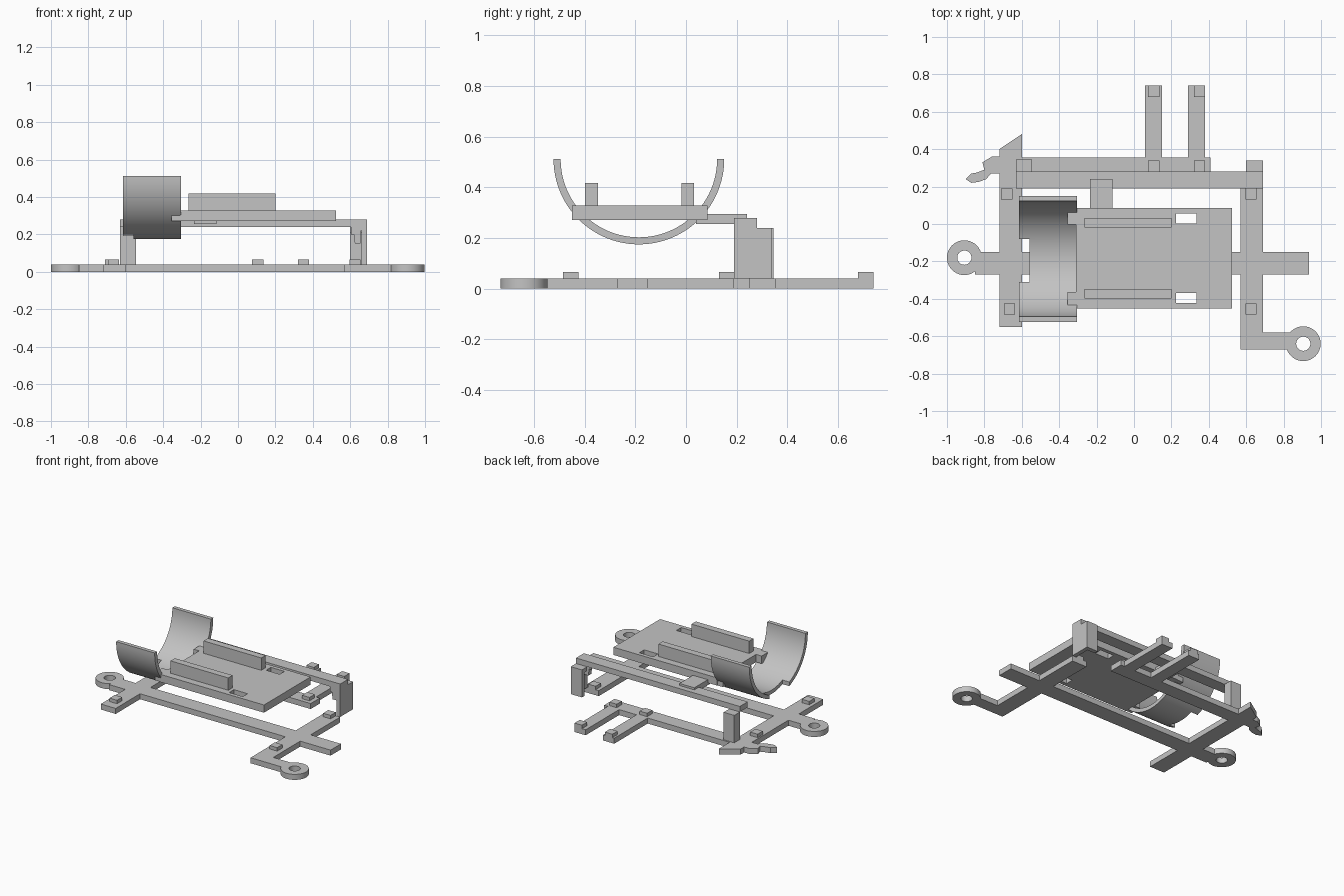
import bpy, bmesh, math

old = bpy.data.objects.get("Cube")
if old:
    bpy.data.objects.remove(old, do_unlink=True)

grey = bpy.data.materials.new("plain grey")
grey.use_nodes = True
COLOUR = (0.55, 0.55, 0.55, 1)
grey.diffuse_color = COLOUR
grey.node_tree.nodes["Principled BSDF"].inputs["Base Color"].default_value = COLOUR


def prism(name, pts, lo, hi, axis="z"):
    """Extrude a closed outline from lo to hi along an axis."""
    place = {"z": lambda a, b, t: (a, b, t),
             "x": lambda a, b, t: (t, a, b),
             "y": lambda a, b, t: (a, t, b)}[axis]
    bm = bmesh.new()
    face = bm.faces.new([bm.verts.new(place(a, b, lo)) for a, b in pts])
    ext = bmesh.ops.extrude_face_region(bm, geom=[face])
    moved = [v for v in ext["geom"] if isinstance(v, bmesh.types.BMVert)]
    bmesh.ops.translate(bm, verts=moved, vec=place(0, 0, hi - lo))
    bmesh.ops.recalc_face_normals(bm, faces=bm.faces)
    mesh = bpy.data.meshes.new(name)
    bm.to_mesh(mesh)
    bm.free()
    mesh.materials.append(grey)
    obj = bpy.data.objects.new(name, mesh)
    bpy.context.scene.collection.objects.link(obj)
    return obj


def box(name, x0, x1, y0, y1, z0, z1):
    return prism(name, [(x0, y0), (x1, y0), (x1, y1), (x0, y1)], z0, z1)


def arc(cx, cy, r, start, end, n):
    step = (end - start) / n
    return [(cx + r * math.cos(start + step * i), cy + r * math.sin(start + step * i))
            for i in range(n + 1)]


def cut(obj, cutter):
    """Subtract the cutter, keep the result and drop the cutter."""
    mod = obj.modifiers.new("cut", "BOOLEAN")
    mod.operation, mod.solver, mod.object = "DIFFERENCE", "EXACT", cutter
    bpy.context.view_layer.update()
    graph = bpy.context.evaluated_depsgraph_get()
    mesh = bpy.data.meshes.new_from_object(obj.evaluated_get(graph))
    obj.modifiers.clear()
    obj.data = mesh
    bpy.data.objects.remove(cutter, do_unlink=True)


def smooth(obj):
    bpy.ops.object.select_all(action="DESELECT")
    obj.select_set(True)
    bpy.context.view_layer.objects.active = obj
    bpy.ops.object.shade_smooth_by_angle(angle=math.radians(30))


def ring(name, cx, cy):
    disc = prism(name, arc(cx, cy, 0.093, 0, math.tau, 40)[:-1], 0, BASE)
    cut(disc, prism("hole_cutter", arc(cx, cy, 0.038, 0, math.tau, 32)[:-1], -0.1, 0.1))
    smooth(disc)


BASE = 0.04

# Flat base frame
prism("left_bar", [(-0.72, -0.55), (-0.6, -0.55), (-0.6, 0.48), (-0.72, 0.4)], 0, BASE)
box("right_bar", 0.57, 0.69, -0.67, 0.19, 0, BASE)
box("long_bar", -0.6, 0.57, -0.27, -0.15, 0, BASE)
box("right_stub", 0.69, 0.935, -0.27, -0.15, 0, BASE)
box("left_arm", -0.85, -0.72, -0.27, -0.15, 0, BASE)
box("right_arm", 0.69, 0.85, -0.67, -0.58, 0, BASE)
box("back_bar", -0.6, 0.41, 0.25, 0.355, 0, BASE)
ring("left_ring", -0.907, -0.18)
ring("right_ring", 0.905, -0.64)
prism("back_hook", [(-0.72, 0.36), (-0.76, 0.36), (-0.81, 0.33), (-0.8, 0.29),
                    (-0.84, 0.275), (-0.87, 0.27), (-0.9, 0.24), (-0.87, 0.22),
                    (-0.83, 0.225), (-0.79, 0.24), (-0.765, 0.27), (-0.72, 0.27)], 0, BASE)

# Fingers and locating pegs
for x in (0.105, 0.335):
    box("finger", x - 0.045, x + 0.045, 0.355, 0.74, 0, BASE)
for x, y in ((-0.68, 0.16), (-0.665, -0.455), (0.625, 0.16), (0.625, -0.455),
             (0.105, 0.31), (0.35, 0.31), (0.105, 0.71), (0.35, 0.71)):
    box("peg", x - 0.03, x + 0.03, y - 0.03, y + 0.03, BASE, 0.065)

# Raised rail with its posts
box("rail", -0.63, 0.69, 0.19, 0.28, 0.24, 0.28)
box("left_post", -0.63, -0.545, 0.28, 0.345, BASE, 0.24)
box("right_post_side", 0.66, 0.69, 0.19, 0.34, BASE, 0.24)
box("right_post_back", 0.6, 0.66, 0.31, 0.34, BASE, 0.24)
box("right_post_cap", 0.6, 0.66, 0.28, 0.31, 0.21, 0.24)
prism("post_hook", [(0.605, 0.24), (0.66, 0.24), (0.655, 0.15), (0.625, 0.15),
                    (0.62, 0.2), (0.605, 0.2)], 0.195, 0.23, "y")

# Tray, with two slots and ribs mirrored about its middle line
MID = -0.183
tray = box("tray", -0.31, 0.525, MID - 0.268, MID + 0.268, 0.272, 0.328)
for side in (-1, 1):
    def span(a, b):
        return sorted((MID + side * a, MID + side * b))
    cut(tray, box("slot_cutter", 0.225, 0.335, *span(0.185, 0.24), 0.2, 0.4))
    box("rib", -0.265, 0.2, *span(0.165, 0.215), 0.328, 0.418)
    box("tray_lug", -0.355, -0.31, *span(0.18, 0.265), 0.272, 0.328)
box("tray_tab", -0.235, -0.115, 0.04, 0.24, 0.255, 0.295)

# Half-round cradle, notched at its outer edge
outer = arc(MID - 0.003, 0.512, 0.337, math.pi, math.tau, 48)
inner = arc(MID - 0.003, 0.512, 0.309, math.tau, math.pi, 48)
cradle = prism("cradle", outer + inner, -0.615, -0.305, "x")
cut(cradle, box("notch_cutter", -0.7, -0.56, -0.31, -0.08, 0.1, 0.3))
smooth(cradle)
